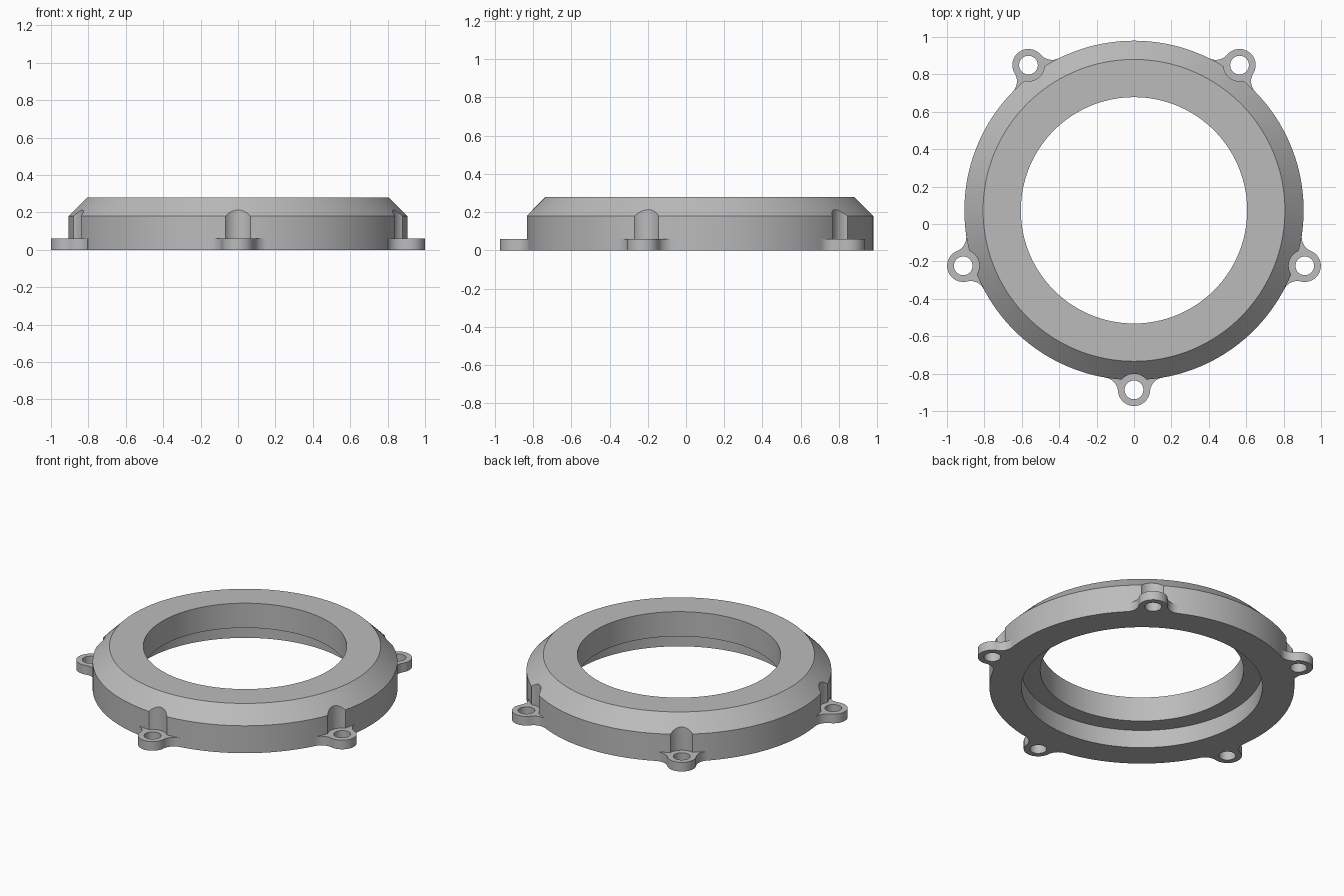
import bpy, bmesh, math
from math import cos, sin, pi
from mathutils import Vector, Matrix

cube = bpy.data.objects.get("Cube")
if cube:
    bpy.data.objects.remove(cube)

CENTRE_Y = 0.073     # ring axis
RING_R = 0.907       # outer wall
BOLT_R = 0.96        # bolt circle
EAR_R, HOLE_R, EAR_H = 0.086, 0.05, 0.06
FILLET = 0.08
EAR_ANGLES = [math.radians(-90 + 72 * i) for i in range(5)]

grey = bpy.data.materials.new("Plain grey")
grey.use_nodes = True
colour = (0.5, 0.5, 0.5, 1)
grey.diffuse_color = colour
grey.node_tree.nodes["Principled BSDF"].inputs["Base Color"].default_value = colour


def make_object(name, bm):
    bmesh.ops.recalc_face_normals(bm, faces=bm.faces)
    mesh = bpy.data.meshes.new(name)
    bm.to_mesh(mesh)
    bm.free()
    mesh.materials.append(grey)
    obj = bpy.data.objects.new(name, mesh)
    bpy.context.collection.objects.link(obj)
    return obj


def prisms(name, outline, z0, z1):
    """Extrude one outline, repeated at every bolt position."""
    bm = bmesh.new()
    for a in EAR_ANGLES:
        turn = Matrix.Rotation(a, 3, 'Z')
        face = bm.faces.new([bm.verts.new(turn @ Vector((x, y, z0))) for x, y in outline])
        top = bmesh.ops.extrude_face_region(bm, geom=[face])["geom"]
        moved = [g for g in top if isinstance(g, bmesh.types.BMVert)]
        bmesh.ops.translate(bm, verts=moved, vec=(0, 0, z1 - z0))
    return make_object(name, bm)


def arc(cx, cy, r, a0, a1, steps):
    return [(cx + r * cos(a0 + (a1 - a0) * i / steps),
             cy + r * sin(a0 + (a1 - a0) * i / steps)) for i in range(steps + 1)]


def combine(target, tool, operation):
    mod = target.modifiers.new("Combine", 'BOOLEAN')
    mod.operation, mod.solver, mod.object = operation, 'EXACT', tool
    bpy.context.view_layer.objects.active = target
    bpy.ops.object.modifier_apply(modifier=mod.name)
    bpy.data.objects.remove(tool)


# Ring: chamfered section with a wider recess underneath, revolved
section = [(0.717, 0), (RING_R, 0), (RING_R, 0.18), (0.807, 0.28),
           (0.605, 0.28), (0.605, 0.118), (0.717, 0.118)]
bm = bmesh.new()
loop = [bm.verts.new((r, 0, z)) for r, z in section]
edges = [bm.edges.new((loop[i], loop[(i + 1) % len(loop)])) for i in range(len(loop))]
bmesh.ops.spin(bm, geom=loop + edges, cent=(0, 0, 0), axis=(0, 0, 1),
               angle=2 * pi, steps=160, use_merge=True)
bmesh.ops.remove_doubles(bm, verts=bm.verts, dist=1e-5)
ring = make_object("mounting_ring", bm)

# Screw head clearance scooped out of the wall above each ear
circle = arc(BOLT_R, 0, EAR_R, 0, 2 * pi, 48)[:-1]
combine(ring, prisms("clearance_cutter", circle, EAR_H, 0.4), 'DIFFERENCE')

# Ears: round tip, blended into the ring by a concave fillet on each side
d1, d2 = RING_R + FILLET, EAR_R + FILLET
spread = math.acos((d1 ** 2 + BOLT_R ** 2 - d2 ** 2) / (2 * d1 * BOLT_R))
fx, fy = d1 * cos(spread), d1 * sin(spread)
to_ear = math.atan2(-fy, BOLT_R - fx)
tip = math.atan2(fy, fx - BOLT_R)
upper = arc(fx, fy, FILLET, to_ear % (2 * pi), spread + pi, 10)
lower = [(x, -y) for x, y in reversed(upper)]
root = [(0.84 * cos(spread), s * 0.84 * sin(spread)) for s in (1, -1)]
ear = lower + arc(BOLT_R, 0, EAR_R, -tip, tip, 32)[1:-1] + upper + root
combine(ring, prisms("ears", ear, 0, EAR_H), 'UNION')

# Bolt holes
hole = arc(BOLT_R, 0, HOLE_R, 0, 2 * pi, 40)[:-1]
combine(ring, prisms("hole_cutter", hole, -0.1, 0.1), 'DIFFERENCE')

# Finish: place, one material, smooth curves with sharp edges
ring.data.transform(Matrix.Translation((0, CENTRE_Y, 0)))
ring.data.materials.clear()
ring.data.materials.append(grey)
for p in ring.data.polygons:
    p.material_index = 0
bpy.ops.object.select_all(action='DESELECT')
ring.select_set(True)
bpy.context.view_layer.objects.active = ring
bpy.ops.object.shade_smooth_by_angle(angle=math.radians(30))
